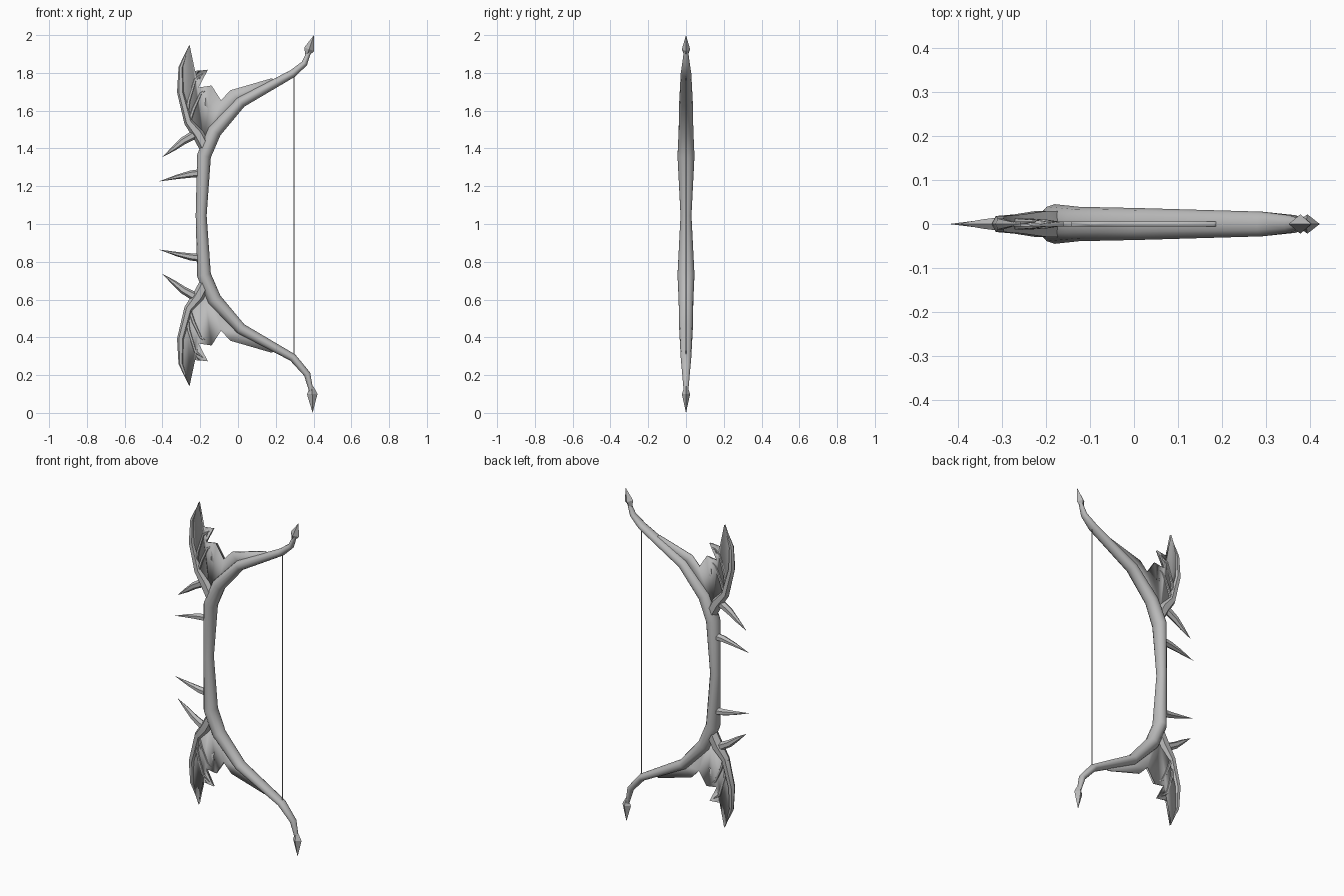
import bpy, bmesh, math
from mathutils import Vector

cube = bpy.data.objects.get("Cube")
if cube:
    bpy.data.objects.remove(cube, do_unlink=True)

MID = 1.045  # height of the grip, where the two halves mirror

grey = bpy.data.materials.new("plain_grey")
grey.use_nodes = True
COLOUR = (0.5, 0.5, 0.5, 1)
grey.diffuse_color = COLOUR
grey.node_tree.nodes["Principled BSDF"].inputs["Base Color"].default_value = COLOUR


def finish(name, bm, angle):
    bmesh.ops.remove_doubles(bm, verts=bm.verts, dist=0.0004)
    bmesh.ops.recalc_face_normals(bm, faces=bm.faces)
    mesh = bpy.data.meshes.new(name)
    bm.to_mesh(mesh)
    bm.free()
    mesh.materials.append(grey)
    for p in mesh.polygons:
        p.use_smooth = True
    mesh.set_sharp_from_angle(angle=math.radians(angle))
    obj = bpy.data.objects.new(name, mesh)
    bpy.context.collection.objects.link(obj)
    return obj


def tube(name, path, sides=8, angle=50):
    """Sweep an oval along (x, z, half width, half depth) stations."""
    bm = bmesh.new()
    pts = [Vector((p[0], 0, p[1])) for p in path]
    rings = []
    for i, (x, z, w, d) in enumerate(path):
        before = (pts[i] - pts[max(i - 1, 0)]).normalized()
        after = (pts[min(i + 1, len(pts) - 1)] - pts[i]).normalized()
        t = (before + after).normalized()
        across = Vector((t.z, 0, -t.x))
        ring = []
        for k in range(sides):
            a = math.tau * k / sides
            v = pts[i] + across * (w * math.cos(a)) + Vector((0, d * math.sin(a), 0))
            ring.append(bm.verts.new(v))
        rings.append(ring)
    for r, s in zip(rings, rings[1:]):
        for k in range(sides):
            n = (k + 1) % sides
            bm.faces.new((r[k], r[n], s[n], s[k]))
    bm.faces.new(rings[0])
    bm.faces.new(rings[-1])
    return finish(name, bm, angle)


def flip(path):
    return [(p[0], 2 * MID - p[1], *p[2:]) for p in path]


def plate(name, outline, thickness):
    bm = bmesh.new()
    bm.faces.new([bm.verts.new((x, 0, z)) for x, z in outline])
    bmesh.ops.triangulate(bm, faces=bm.faces)
    obj = finish(name, bm, 30)
    mod = obj.modifiers.new("thickness", "SOLIDIFY")
    mod.thickness = thickness
    mod.offset = 0


# Bow stave: shared half profile, with a different curl at each end
half = [(-0.18, 1.36, 0.037, 0.045), (-0.125, 1.49, 0.038, 0.039),
        (0.015, 1.645, 0.03, 0.036), (0.29, 1.797, 0.021, 0.028)]
upper_end = [(0.352, 1.85, 0.016, 0.02), (0.38, 1.92, 0.01, 0.011)]
lower_end = [(0.366, 0.205, 0.018, 0.02), (0.392, 0.10, 0.01, 0.011)]
grip = [(-0.195, MID, 0.029, 0.029)]
stave = lower_end[::-1] + flip(half)[::-1] + grip + half + upper_end
tube("bow_stave", stave, sides=12)

# Pointed four-sided heads on both ends
tube("upper_tip", [(0.364, 1.89, 0.008, 0.008), (0.377, 1.925, 0.028, 0.022),
                   (0.402, 2.0, 0, 0)], sides=4, angle=20)
tube("lower_tip", [(0.391, 0.14, 0.008, 0.008), (0.393, 0.10, 0.028, 0.022),
                   (0.395, 0.0, 0, 0)], sides=4, angle=20)

# Bow string
tube("bow_string", [(0.296, 0.30, 0.003, 0.003), (0.296, 1.79, 0.003, 0.003)], sides=6, angle=70)

# Wing parts and thorns, made for the upper half and mirrored below
limbs = {
    "wing_arm": [(-0.165, 1.39, 0.032, 0.034), (-0.21, 1.475, 0.033, 0.034),
                 (-0.262, 1.54, 0.024, 0.025), (-0.304, 1.7, 0.019, 0.021),
                 (-0.302, 1.83, 0.013, 0.014), (-0.257, 1.95, 0, 0)],
    "wing_long_finger": [(-0.275, 1.54, 0.012, 0.014), (-0.262, 1.65, 0.011, 0.014),
                         (-0.226, 1.765, 0.009, 0.011), (-0.158, 1.818, 0, 0)],
    "wing_short_finger": [(-0.262, 1.53, 0.012, 0.014), (-0.235, 1.61, 0.011, 0.014),
                          (-0.198, 1.69, 0.009, 0.011), (-0.138, 1.735, 0, 0)],
    "fork_thorn": [(-0.2, 1.49, 0.026, 0.024), (-0.29, 1.44, 0.02, 0.019),
                   (-0.34, 1.4, 0.013, 0.012), (-0.402, 1.353, 0, 0)],
    "grip_thorn": [(-0.19, 1.27, 0.022, 0.024), (-0.25, 1.264, 0.019, 0.021),
                   (-0.32, 1.25, 0.012, 0.014), (-0.42, 1.225, 0, 0)],
}
# Membrane between wing and stave, with scalloped edges
web = [(-0.18, 1.43), (-0.265, 1.53), (-0.308, 1.70), (-0.305, 1.83), (-0.257, 1.95),
       (-0.273, 1.87), (-0.26, 1.808), (-0.16, 1.816), (-0.203, 1.773), (-0.208, 1.723),
       (-0.14, 1.733), (-0.17, 1.68), (-0.175, 1.63), (-0.15, 1.605), (-0.09, 1.655),
       (-0.04, 1.708), (0.18, 1.772), (0.2, 1.75), (0.015, 1.645), (-0.125, 1.49)]

for side, place in (("upper", lambda p: p), ("lower", flip)):
    for part, path in limbs.items():
        tube(f"{side}_{part}", place(path), sides=6, angle=40)
    plate(f"{side}_wing_membrane", place(web), 0.012)
